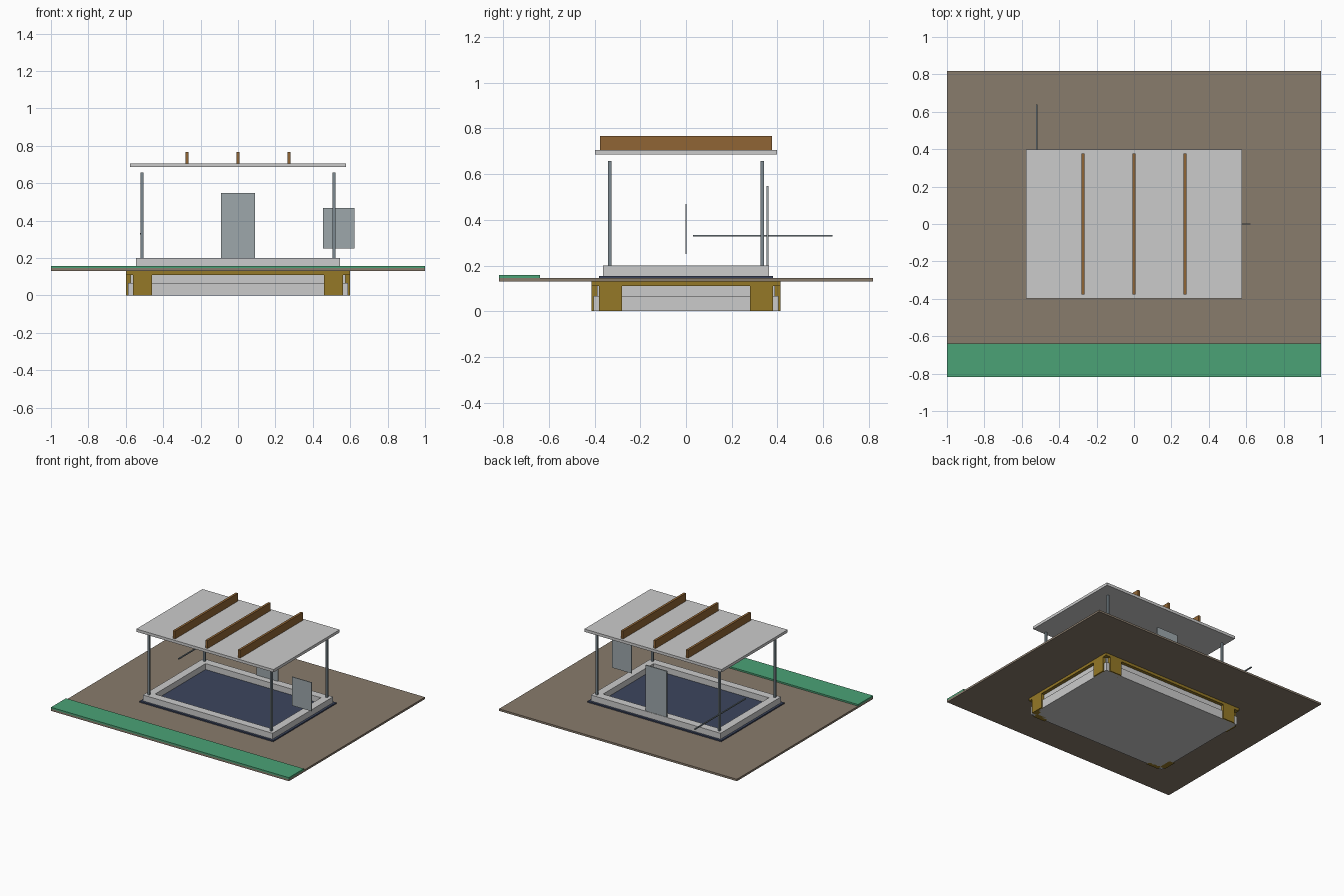
import bpy

if "Cube" in bpy.data.objects:
    bpy.data.objects.remove(bpy.data.objects["Cube"])


def material(name, rgb, alpha=1.0):
    m = bpy.data.materials.new(name)
    m.diffuse_color = (*rgb, alpha)
    m.use_nodes = True
    m.node_tree.nodes["Principled BSDF"].inputs["Base Color"].default_value = m.diffuse_color
    return m


YELLOW = material("insulation_yellow", (0.30, 0.19, 0.02))
EARTH = material("earth", (0.25, 0.20, 0.15))
GREEN = material("green", (0.07, 0.36, 0.18))
NAVY = material("membrane_navy", (0.045, 0.06, 0.11))
WOOD = material("wood", (0.28, 0.13, 0.035))
STEEL = material("steel", (0.20, 0.25, 0.28))
GLASS = material("panel_grey", (0.34, 0.39, 0.41))


def box(name, x, y, z, mat=None):
    """Box from (min, max) ranges on each axis."""
    spans = (x, y, z)
    bpy.ops.mesh.primitive_cube_add(size=1, location=[(a + b) / 2 for a, b in spans])
    o = bpy.context.object
    o.name = name
    o.scale = [b - a for a, b in spans]
    bpy.ops.object.transform_apply(location=False, rotation=False, scale=True)
    if mat:
        o.data.materials.append(mat)
    return o


def span(s, a, b):
    """Range a..b, mirrored when s is negative."""
    return tuple(sorted((s * a, s * b)))


# Stepped foundation
box("lower_slab", (-0.588, 0.588), (-0.404, 0.404), (0, 0.066))
box("upper_slab", (-0.575, 0.575), (-0.39, 0.39), (0.066, 0.11))
box("insulation_layer", (-0.6, 0.6), (-0.414, 0.414), (0.11, 0.131), YELLOW)

# Pairs of insulation blocks leaving a notch at every corner
for sx in (-1, 1):
    for sy in (-1, 1):
        box("end_corner_block", span(sx, 0.46, 0.561), span(sy, 0.37, 0.414), (0, 0.11), YELLOW)
        box("side_corner_block", span(sx, 0.555, 0.6), span(sy, 0.28, 0.38), (0, 0.11), YELLOW)

# Ground and planted strip
box("ground_plate", (-1, 1), (-0.817, 0.817), (0.131, 0.146), EARTH)
box("green_strip", (-1, 1), (-0.817, -0.638), (0.146, 0.158), GREEN)

# Membrane with the plinth frame on top
box("membrane", (-0.562, 0.562), (-0.38, 0.38), (0.146, 0.155), NAVY)
for s in (-1, 1):
    box("long_plinth", (-0.545, 0.545), span(s, 0.303, 0.363), (0.155, 0.2))
    box("short_plinth", span(s, 0.485, 0.545), (-0.303, 0.303), (0.155, 0.2))

# Corner posts
for sx in (-1, 1):
    for sy in (-1, 1):
        box("post", span(sx, 0.506, 0.521), span(sy, 0.326, 0.341), (0.2, 0.656), STEEL)

# Roof plate and beams
box("roof_plate", (-0.577, 0.577), (-0.397, 0.397), (0.685, 0.706))
for x in (-0.273, 0, 0.273):
    box("roof_beam", (x - 0.009, x + 0.009), (-0.377, 0.377), (0.706, 0.766), WOOD)

# Door, window panel and projecting rail
box("door_panel", (-0.09, 0.09), (0.351, 0.36), (0.2, 0.548), GLASS)
box("window_panel", (0.455, 0.622), (-0.003, 0.003), (0.25, 0.468), GLASS)
box("side_rail", (-0.525, -0.517), (0.03, 0.64), (0.326, 0.334), STEEL)
